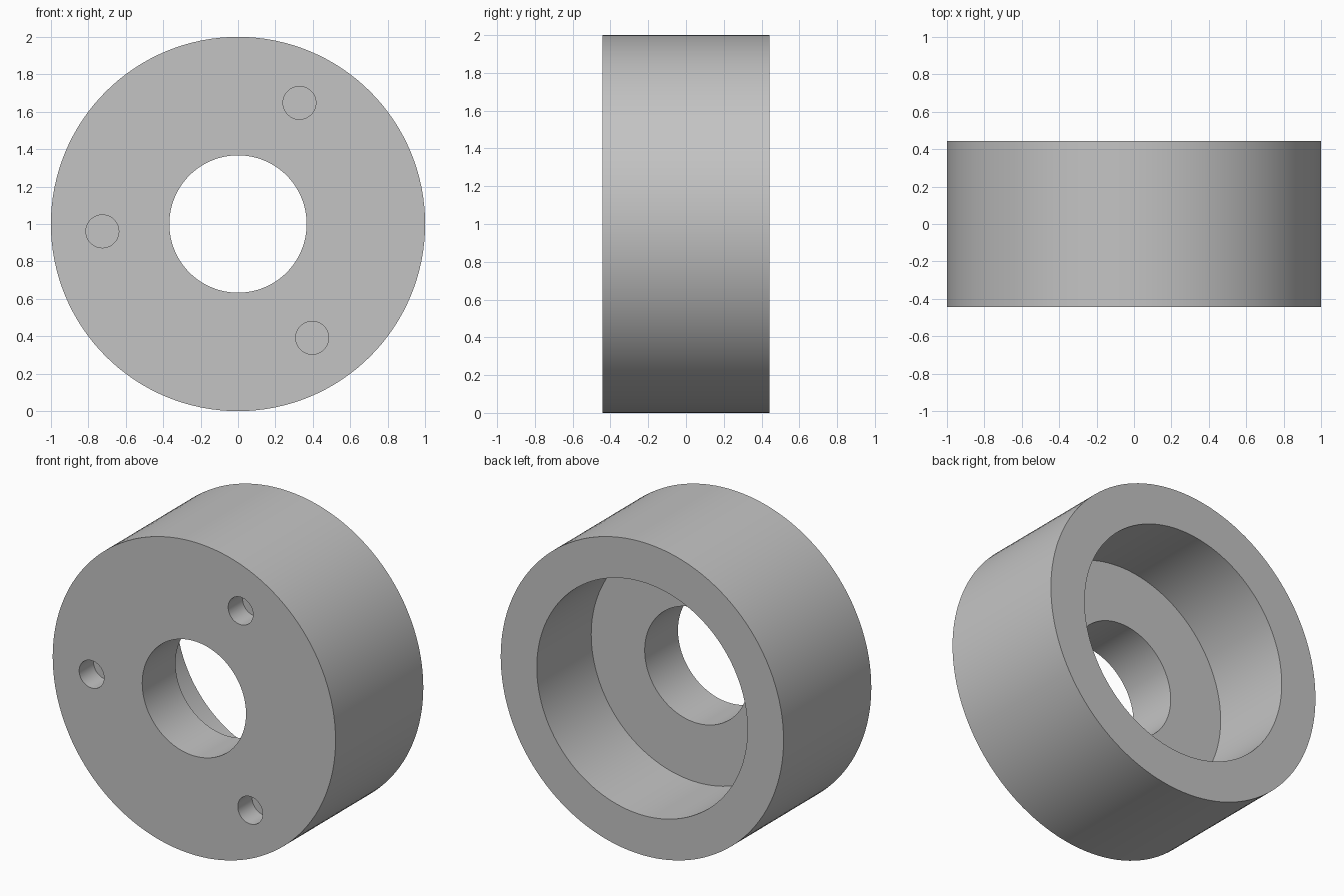
import bpy, bmesh, math
from mathutils import Matrix, Vector

default = bpy.data.objects.get("Cube")
if default:
    bpy.data.objects.remove(default, do_unlink=True)

# Main dimensions
OUTER, BORE, RECESS = 1.0, 0.367, 0.745
HALF = 0.443            # half of the width along y
FLOOR_Y = -0.107        # floor of the rear recess
HOLE_R, HOLE_DEPTH, HOLE_CIRCLE = 0.088, 0.145, 0.726
HOLE_START = math.radians(63.1)
CENTRE = Vector((0, 0, 1))

grey = bpy.data.materials.new("plain_grey")
grey.use_nodes = True
colour = (0.55, 0.55, 0.55, 1)
grey.diffuse_color = colour
grey.node_tree.nodes["Principled BSDF"].inputs["Base Color"].default_value = colour


def make_object(name, bm):
    bmesh.ops.recalc_face_normals(bm, faces=bm.faces)
    mesh = bpy.data.meshes.new(name)
    bm.to_mesh(mesh)
    bm.free()
    mesh.materials.append(grey)
    obj = bpy.data.objects.new(name, mesh)
    bpy.context.collection.objects.link(obj)
    return obj


# Ring body: stepped cross-section turned about the y axis
profile = [(BORE, -HALF), (OUTER, -HALF), (OUTER, HALF),
           (RECESS, HALF), (RECESS, FLOOR_Y), (BORE, FLOOR_Y)]
bm = bmesh.new()
verts = [bm.verts.new(CENTRE + Vector((r, y, 0))) for r, y in profile]
edges = [bm.edges.new((verts[i - 1], verts[i])) for i in range(len(verts))]
bmesh.ops.spin(bm, geom=verts + edges, cent=CENTRE, axis=(0, 1, 0),
               angle=math.tau, steps=128, use_merge=True)
bmesh.ops.remove_doubles(bm, verts=bm.verts, dist=0.0001)
body = make_object("ring_body", bm)

# Three blind holes in the front face
bm = bmesh.new()
for i in range(3):
    a = HOLE_START + i * math.tau / 3
    spot = CENTRE + Vector((math.cos(a), 0, math.sin(a))) * HOLE_CIRCLE
    spot.y = -HALF
    bmesh.ops.create_cone(
        bm, cap_ends=True, segments=48, radius1=HOLE_R, radius2=HOLE_R,
        depth=HOLE_DEPTH * 2,
        matrix=Matrix.Translation(spot) @ Matrix.Rotation(math.pi / 2, 4, 'X'))
cutter = make_object("hole_cutter", bm)
cutter.hide_render = True

cut = body.modifiers.new("blind_holes", 'BOOLEAN')
cut.operation = 'DIFFERENCE'
cut.solver = 'EXACT'
cut.object = cutter

bpy.ops.object.select_all(action='DESELECT')
body.select_set(True)
bpy.context.view_layer.objects.active = body
bpy.ops.object.modifier_apply(modifier=cut.name)
bpy.data.objects.remove(cutter, do_unlink=True)

# Smooth walls with crisp rims
bpy.ops.object.shade_smooth_by_angle(angle=math.radians(30))
